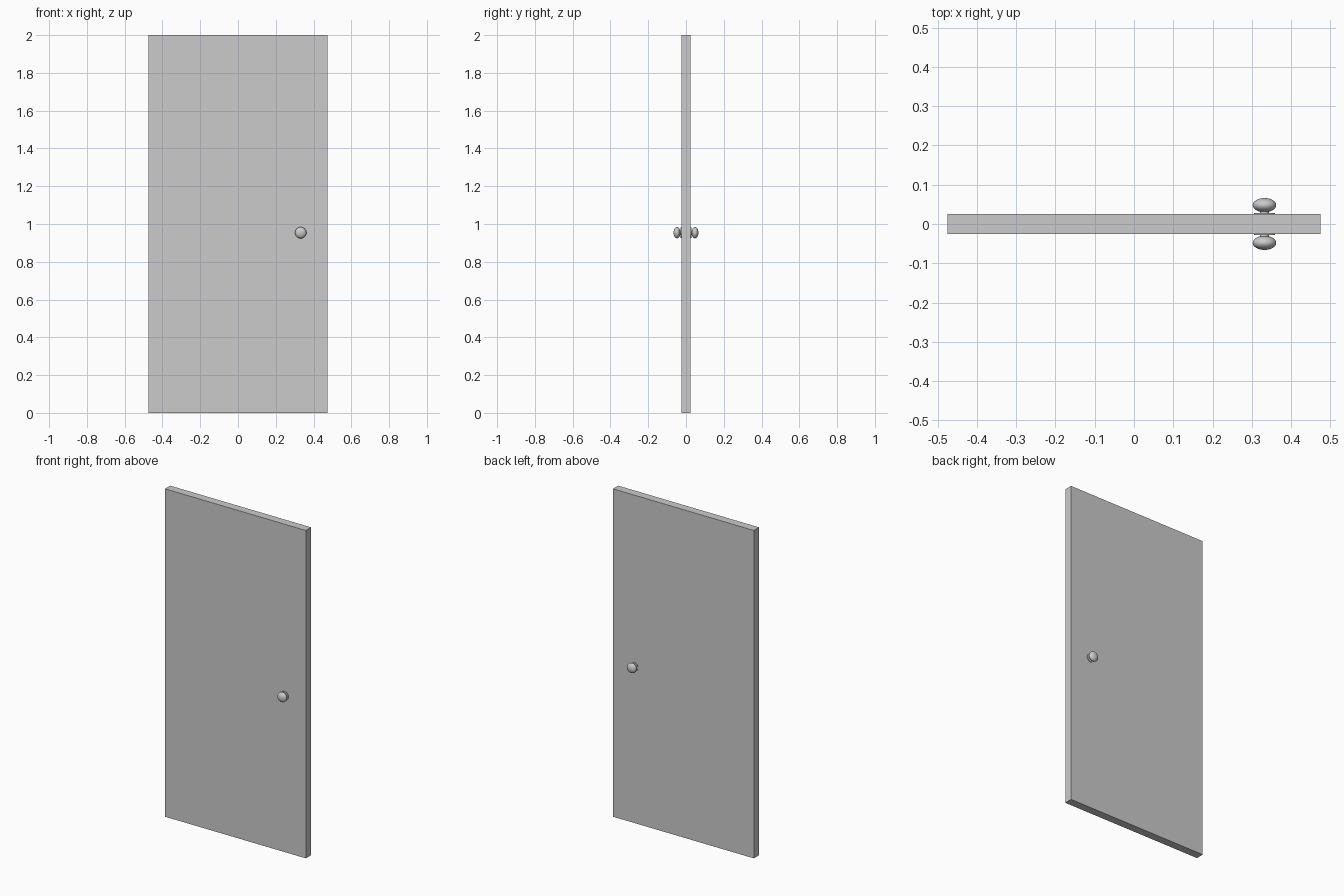
import bpy, math

if "Cube" in bpy.data.objects:
    bpy.data.objects.remove(bpy.data.objects["Cube"])

KNOB_X, KNOB_Z = 0.332, 0.954
HALF_THICK = 0.025

def disc(name, radius, y0, y1):
    bpy.ops.mesh.primitive_cylinder_add(
        vertices=32, radius=radius, depth=abs(y1 - y0),
        location=(KNOB_X, (y0 + y1) / 2, KNOB_Z), rotation=(math.pi / 2, 0, 0))
    bpy.context.object.name = name
    bpy.ops.object.shade_smooth_by_angle(angle=math.radians(40))

# Door slab
bpy.ops.mesh.primitive_cube_add(size=1, location=(0, 0, 1))
door = bpy.context.object
door.name = "door_panel"
door.scale = (0.95, 2 * HALF_THICK, 2)
bpy.ops.object.transform_apply(location=False, rotation=False, scale=True)

# Matching rosette, neck and flattened knob on both sides
for side, s in (("front", -1), ("back", 1)):
    disc(side + "_rosette", 0.027, s * (HALF_THICK - 0.002), s * 0.0285)
    disc(side + "_knob_neck", 0.011, s * 0.027, s * 0.036)
    bpy.ops.mesh.primitive_uv_sphere_add(
        segments=32, ring_count=16, radius=0.03,
        location=(KNOB_X, s * 0.048, KNOB_Z), rotation=(math.pi / 2, 0, 0))
    knob = bpy.context.object
    knob.name = side + "_knob"
    knob.scale = (1, 1, 0.6)
    bpy.ops.object.transform_apply(location=False, rotation=True, scale=True)
    bpy.ops.object.shade_smooth()
